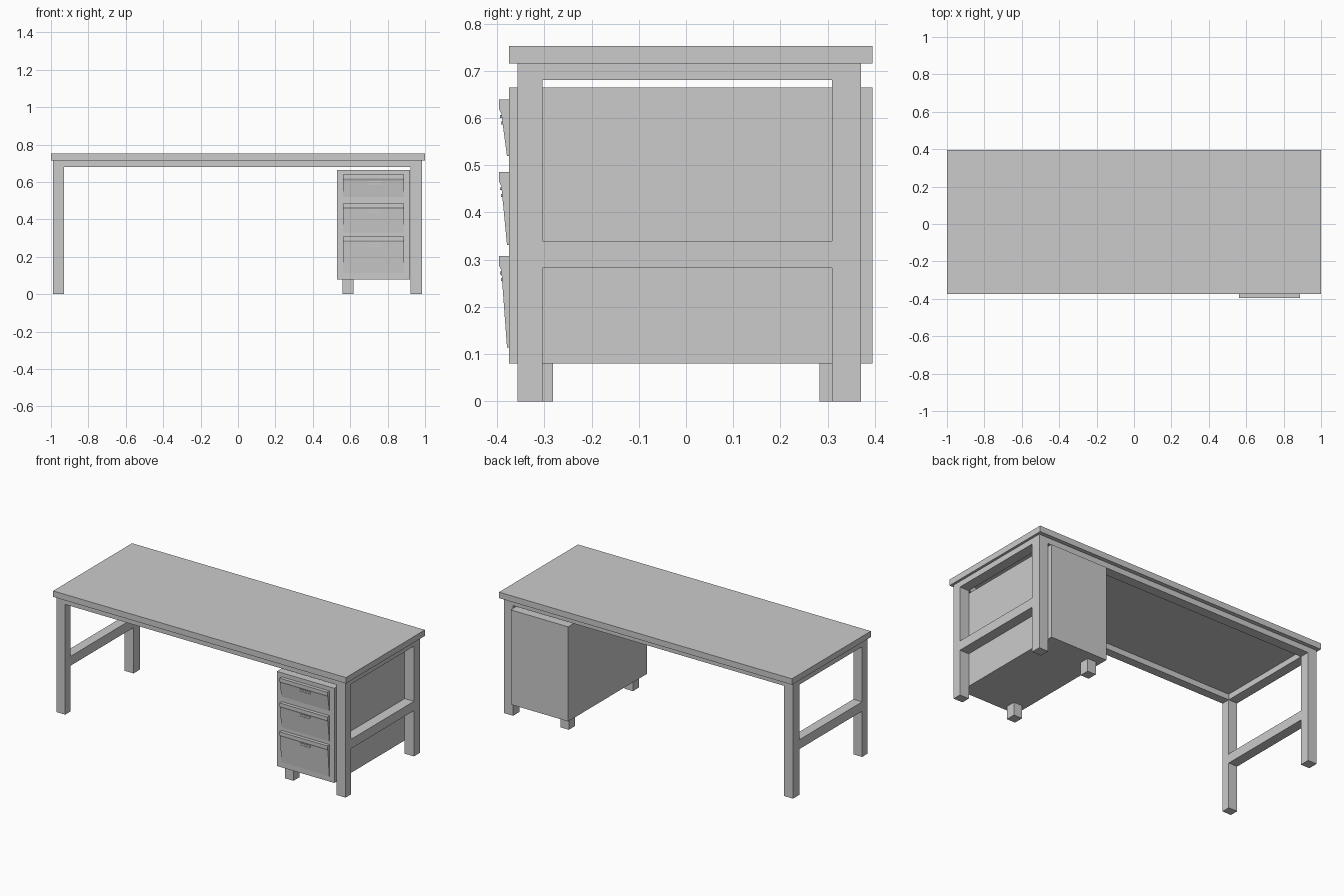
import bpy, bmesh

if "Cube" in bpy.data.objects:
    bpy.data.objects.remove(bpy.data.objects["Cube"])


def mesh_object(name, bm):
    bmesh.ops.recalc_face_normals(bm, faces=bm.faces)
    mesh = bpy.data.meshes.new(name)
    bm.to_mesh(mesh)
    bm.free()
    obj = bpy.data.objects.new(name, mesh)
    bpy.context.collection.objects.link(obj)
    return obj


def box(name, x, y, z):
    """Box from (min, max) ranges on each axis."""
    bm = bmesh.new()
    bmesh.ops.create_cube(bm, size=1)
    for v in bm.verts:
        v.co = [r[0] if c < 0 else r[1] for c, r in zip(v.co, (x, y, z))]
    return mesh_object(name, bm)


def extrude_x(name, profile, x0, x1):
    """Extrude a (y, z) profile along x."""
    bm = bmesh.new()
    face = bm.faces.new([bm.verts.new((x0, y, z)) for y, z in profile])
    ext = bmesh.ops.extrude_face_region(bm, geom=[face])["geom"]
    verts = [g for g in ext if isinstance(g, bmesh.types.BMVert)]
    bmesh.ops.translate(bm, verts=verts, vec=(x1 - x0, 0, 0))
    return mesh_object(name, bm)


# Desk top
box("desk_top", (-1, 1), (-0.375, 0.395), (0.715, 0.752))

FRONT, BACK = (-0.357, -0.304), (0.309, 0.370)
between_legs = (FRONT[1], BACK[0])

# End frames: legs, side aprons and lower rails
for side, x in (("left", (-0.99, -0.93)), ("right", (0.922, 0.985))):
    box(side + "_front_leg", x, FRONT, (0, 0.715))
    box(side + "_back_leg", x, BACK, (0, 0.715))
    box(side + "_apron", x, between_legs, (0.68, 0.715))
    box(side + "_lower_rail", x, between_legs, (0.282, 0.34))

# Long aprons under the top
box("front_apron", (-0.93, 0.922), FRONT, (0.68, 0.715))
box("back_apron", (-0.93, 0.922), BACK, (0.68, 0.715))

# Drawer cabinet and its two feet
box("cabinet", (0.528, 0.92), (-0.375, 0.395), (0.08, 0.664))
box("cabinet_front_foot", (0.56, 0.618), (-0.342, -0.282), (0, 0.08))
box("cabinet_back_foot", (0.56, 0.618), (0.283, 0.343), (0, 0.08))

# Sloped drawer fronts with small double-bar pulls
drawers = (("top", 0.519, 0.639), ("middle", 0.331, 0.486), ("bottom", 0.114, 0.308))
for label, low, high in drawers:
    profile = [(-0.37, high), (-0.396, high), (-0.396, high - 0.02),
               (-0.391, high - 0.03), (-0.379, low), (-0.37, low)]
    front = extrude_x(label + "_drawer_front", profile, 0.561, 0.888)
    for i in range(2):
        z = high - 0.033 - i * 0.014
        box(f"{label}_drawer_pull_{i + 1}", (0.697, 0.768),
            (-0.394 + i * 0.002, -0.385), (z - 0.006, z))
